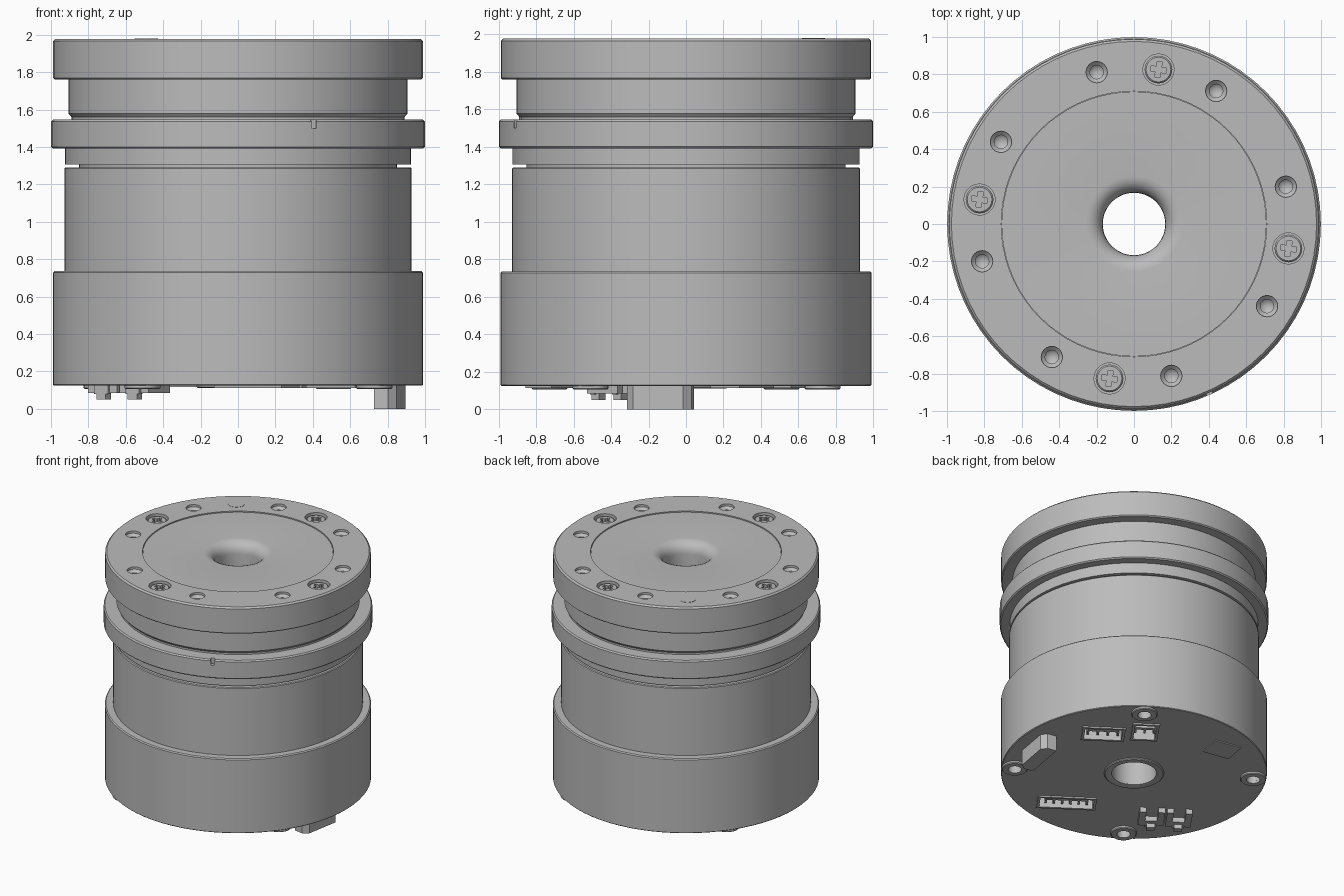
import bpy, bmesh
from math import sin, cos, pi, radians
from mathutils import Matrix, Vector

if "Cube" in bpy.data.objects:
    bpy.data.objects.remove(bpy.data.objects["Cube"])

grey = bpy.data.materials.new("grey_metal")
grey.use_nodes = True
grey.diffuse_color = (0.5, 0.5, 0.5, 1)
grey.node_tree.nodes["Principled BSDF"].inputs["Base Color"].default_value = (0.5, 0.5, 0.5, 1)

parts = []


def add(name, bm, keep=True):
    bmesh.ops.recalc_face_normals(bm, faces=bm.faces)
    mesh = bpy.data.meshes.new(name)
    bm.to_mesh(mesh)
    bm.free()
    mesh.materials.append(grey)
    obj = bpy.data.objects.new(name, mesh)
    bpy.context.collection.objects.link(obj)
    if keep:
        parts.append(obj)
    else:
        obj.hide_render = True
    return obj


def lathe(bm, profile, seg=72, x=0, y=0):
    """Closed (radius, height) profile turned around a vertical axis."""
    rings = []
    for r, z in profile:
        if r == 0:
            rings.append([bm.verts.new((x, y, z))] * seg)
        else:
            rings.append([bm.verts.new((x + r * cos(2 * pi * i / seg), y + r * sin(2 * pi * i / seg), z))
                          for i in range(seg)])
    for a, b in zip(rings, rings[1:] + rings[:1]):
        if a[0] is a[1] and b[0] is b[1]:
            continue
        for i in range(seg):
            j = (i + 1) % seg
            corners = list(dict.fromkeys((a[i], a[j], b[j], b[i])))
            bm.faces.new(corners)


def turned(name, profile, seg=72, x=0, y=0):
    bm = bmesh.new()
    lathe(bm, profile, seg, x, y)
    return add(name, bm)


def block(bm, at, w, d, z0, z1, deg, du=0, dv=0):
    """Box turned about z; du and dv shift it along its own axes."""
    m = (Matrix.Translation((at[0], at[1], 0)) @ Matrix.Rotation(radians(deg), 4, 'Z')
         @ Matrix.Translation((du, dv, (z0 + z1) / 2)) @ Matrix.Diagonal((w, d, z1 - z0, 1)))
    return bmesh.ops.create_cube(bm, size=1, matrix=m)["verts"]


def polar(r, deg):
    return r * cos(radians(deg)), r * sin(radians(deg))


def cut(target, bm):
    cutter = add("cutter", bm, keep=False)
    mod = target.modifiers.new("cut", 'BOOLEAN')
    mod.operation, mod.solver, mod.object = 'DIFFERENCE', 'EXACT', cutter
    bpy.context.view_layer.objects.active = target
    bpy.ops.object.modifier_apply(modifier=mod.name)
    bpy.data.objects.remove(cutter)


BASE, TOP, BORE = 0.125, 1.978, 0.167
TURN = 145          # direction of the sockets on the underside
QUARTERS = (0, 90, 180, 270)

# Housing: base cup, motor barrel and neck
housing = turned("housing", [
    (BORE, BASE), (0.985, BASE), (0.99, 0.13), (0.99, 0.728), (0.982, 0.736), (0.928, 0.736),
    (0.928, 1.285), (0.922, 1.291), (0.85, 1.291), (0.85, 1.306), (0.925, 1.306), (0.925, 1.4),
    (0.89, 1.4), (0.89, 1.56), (0.905, 1.578), (0.905, 1.765), (BORE, 1.765)])
collar_ring = turned("collar_ring", [
    (0.88, 1.392), (0.99, 1.392), (0.999, 1.401), (0.999, 1.536), (0.99, 1.546), (0.88, 1.546)])
output_flange = turned("output_flange", [
    (0.71, 1.76), (0.98, 1.76), (0.988, 1.768), (0.988, 1.966), (0.976, TOP), (0.71, TOP)])

# Central cap with a rounded bore mouth
mouth = [(BORE + 0.09 * (1 - cos(radians(a))), 1.88 + 0.09 * sin(radians(a))) for a in range(0, 91, 15)]
turned("centre_cap", [(BORE, 1.76)] + mouth + [(0.708, 1.97), (0.708, 1.76)])

# Threaded holes and screw pockets in the flange
bm = bmesh.new()
for q in QUARTERS:
    for a in (13.8, 58.3):
        x, y = polar(0.836, a + q)
        lathe(bm, [(0, 1.83), (0.036, 1.86), (0.036, 1.94), (0.057, 1.96), (0.057, 2.05), (0, 2.05)], 24, x, y)
    x, y = polar(0.836, 81 + q)
    lathe(bm, [(0, 1.92), (0.083, 1.92), (0.083, 2.05), (0, 2.05)], 28, x, y)
cut(output_flange, bm)

# Cross head screws
for q in QUARTERS:
    x, y = polar(0.836, 81 + q)
    screw = turned("flange_screw", [(0, 1.91), (0.074, 1.91), (0.074, 1.955), (0.066, 1.964), (0, 1.964)], 28, x, y)
    bm = bmesh.new()
    block(bm, (x, y), 0.084, 0.028, 1.94, 2, 81 + q)
    cut(screw, bm)
    bm = bmesh.new()
    block(bm, (x, y), 0.028, 0.084, 1.94, 2, 81 + q)
    cut(screw, bm)

# Flush locating pin
px, py = polar(0.838, 125.8)
turned("locating_pin", [(0, 1.9), (0.062, 1.9), (0.062, TOP + 0.002), (0, TOP + 0.002)], 28, px, py)

# Small set hole on the collar ring edge
bm = bmesh.new()
hx, hy = polar(0.985, -66)
lathe(bm, [(0, 1.5), (0.018, 1.5), (0.018, 1.6), (0, 1.6)], 16, hx, hy)
cut(collar_ring, bm)

# Underside windows and mounting holes
SOCKETS = {
    "data_socket": ((0.55, 0.30), 0.32, 0.19, 4),
    "signal_socket": ((0.33, 0.52), 0.2, 0.24, 3),
    "long_socket": ((0.10, -0.66), 0.44, 0.17, 6),
}
bm = bmesh.new()
for at, w, d, pins in SOCKETS.values():
    block(bm, at, w, d, 0.05, 0.2, TURN)
for q in QUARTERS:
    x, y = polar(0.89, 55 + q)
    lathe(bm, [(0, 0.05), (0.05, 0.05), (0.05, 0.22), (0, 0.22)], 24, x, y)
cut(housing, bm)

for name, (at, w, d, pins) in SOCKETS.items():
    # Thin rim, inner shell and row of contacts
    bm = bmesh.new()
    for s in (-1, 1):
        block(bm, at, w, 0.02, 0.113, 0.2, TURN, dv=s * (d / 2 - 0.01))
        block(bm, at, 0.02, d - 0.04, 0.113, 0.2, TURN, du=s * (w / 2 - 0.01))
    block(bm, at, w * 0.72, 0.03, 0.13, 0.2, TURN, dv=-0.03)
    for i in range(pins):
        block(bm, at, 0.016, 0.05, 0.135, 0.2, TURN, du=w * 0.7 * (i / (pins - 1) - 0.5), dv=0.02)
    add(name, bm)

# Mounting bosses and bore lip
for q in QUARTERS:
    x, y = polar(0.89, 55 + q)
    turned("mounting_boss", [(0.05, 0.106), (0.09, 0.106), (0.096, 0.112), (0.096, 0.13), (0.05, 0.13)], 32, x, y)
turned("bore_lip", [(BORE, 0.117), (0.185, 0.112), (0.215, 0.112), (0.222, 0.118), (0.222, 0.13), (BORE, 0.13)], 48)

# Twin plug sockets with latch tabs
for s in (-1, 1):
    bm = bmesh.new()
    c = (-0.58, -0.33)
    block(bm, c, 0.19, 0.07, 0.085, 0.13, TURN, du=s * 0.102, dv=0.07)
    for e in (-1, 1):
        block(bm, c, 0.05, 0.13, 0.085, 0.13, TURN, du=s * 0.102 + e * 0.07, dv=-0.03)
    block(bm, c, 0.06, 0.05, 0.05, 0.13, TURN, du=s * 0.102, dv=0.095)
    block(bm, c, 0.09, 0.03, 0.08, 0.13, TURN, du=s * 0.102, dv=0.105)
    add("plug_socket", bm)

# Power connector standing below the base
bm = bmesh.new()
block(bm, (0.815, -0.14), 0.115, 0.35, 0, 0.14, -10)
upright = [e for e in bm.edges if abs((e.verts[0].co - e.verts[1].co).normalized().z) > 0.9
           and (e.verts[0].co - Vector((0.815, -0.14, 0))).dot(Vector((1, -0.18, 0))) > 0]
bmesh.ops.bevel(bm, geom=upright, offset=0.04, segments=1, affect='EDGES')
add("power_connector", bm)

# Flat chip on the board
bm = bmesh.new()
block(bm, (-0.276, 0.69), 0.22, 0.19, 0.117, 0.13, -10)
add("board_chip", bm)

for obj in parts:
    bpy.ops.object.select_all(action='DESELECT')
    obj.select_set(True)
    bpy.context.view_layer.objects.active = obj
    bpy.ops.object.shade_smooth_by_angle(angle=radians(30))
